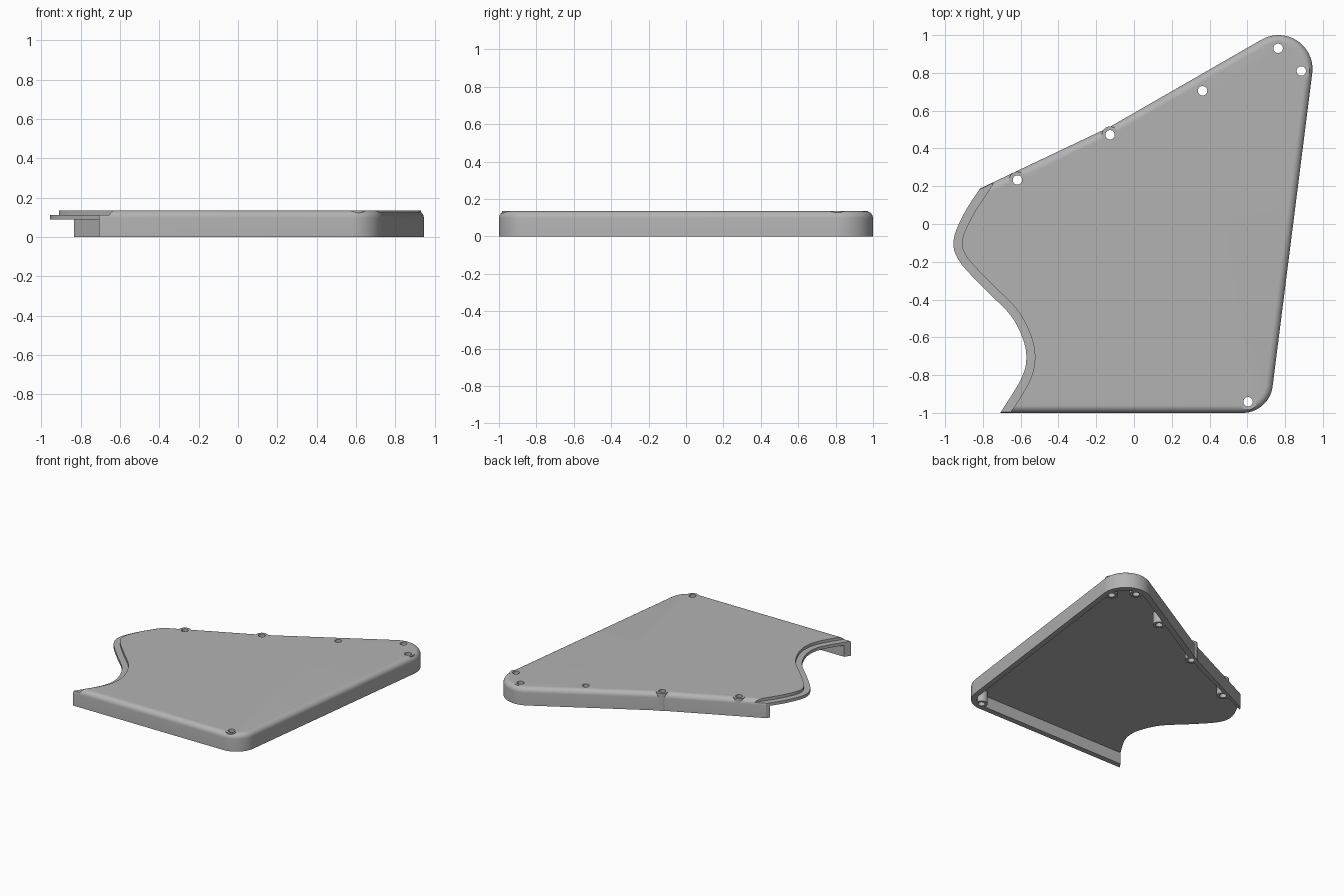
import bpy, bmesh
from math import cos, sin, radians, pi
from mathutils import Vector

if "Cube" in bpy.data.objects:
    bpy.data.objects.remove(bpy.data.objects["Cube"])

TOP, CEILING, LIP = 0.135, 0.09, 0.113
WALL, FILLET = 0.042, 0.038

grey = bpy.data.materials.new("plain grey")
grey.use_nodes = True
grey.diffuse_color = (0.45, 0.45, 0.45, 1)
grey.node_tree.nodes["Principled BSDF"].inputs["Base Color"].default_value = grey.diffuse_color


def arc(cx, cy, r, a0, a1, n):
    angles = [radians(a0 + (a1 - a0) * i / n) for i in range(n + 1)]
    return [(cx + r * cos(a), cy + r * sin(a)) for a in angles]


def outline(d):
    """Walled sides of the case, moved inward by d and run past the open left side."""
    return ([(-1.2, -1 + d)]
            + arc(0.575, -0.84, 0.16 - d, -90, -7.2, 14)
            + arc(0.765, 0.82, 0.18 - d, -7.2, 120, 20)
            + [(-0.13 + 0.46 * d, 0.513 - 0.89 * d), (-1.2, 0.005 - 1.1 * d)])


def prism(name, pts, z0, z1, fillet=0):
    bm = bmesh.new()
    face = bm.faces.new([bm.verts.new((x, y, z0)) for x, y in pts])
    up = bmesh.ops.extrude_face_region(bm, geom=[face])["geom"]
    bmesh.ops.translate(bm, vec=(0, 0, z1 - z0),
                        verts=[g for g in up if isinstance(g, bmesh.types.BMVert)])
    bmesh.ops.recalc_face_normals(bm, faces=bm.faces)
    if fillet:
        rim = [e for e in bm.edges if all(v.co.z > z1 - 1e-4 for v in e.verts)]
        bmesh.ops.bevel(bm, geom=rim, offset=fillet, segments=7, profile=0.5,
                        affect='EDGES', clamp_overlap=False)
    mesh = bpy.data.meshes.new(name)
    bm.to_mesh(mesh)
    bm.free()
    obj = bpy.data.objects.new(name, mesh)
    bpy.context.collection.objects.link(obj)
    mesh.materials.append(grey)
    return obj


def activate(obj):
    bpy.ops.object.select_all(action='DESELECT')
    obj.select_set(True)
    bpy.context.view_layer.objects.active = obj


def cut(obj, cutter):
    cutter.hide_render = True
    activate(obj)
    mod = obj.modifiers.new("cut", 'BOOLEAN')
    mod.operation, mod.solver, mod.object = 'DIFFERENCE', 'EXACT', cutter
    bpy.ops.object.modifier_apply(modifier=mod.name)
    bpy.data.objects.remove(cutter)


def spline(pts, n=6):
    """Smooth curve through the points."""
    p = [Vector(q) for q in pts]
    out = []
    for a, b, c, d in zip(p, p[1:], p[2:], p[3:]):
        for i in range(n):
            t = i / n
            out.append(0.5 * (2 * b + (c - a) * t + (2 * a - 5 * b + 4 * c - d) * t * t
                              + (3 * b - a - 3 * c + d) * t ** 3))
    return out + [p[-2]]


def shifted(curve, d):
    out = []
    for i, p in enumerate(curve):
        t = (curve[min(i + 1, len(curve) - 1)] - curve[max(i - 1, 0)]).normalized()
        out.append(p + Vector((-t.y, t.x)) * d)
    return out


# Wavy open edge, from back to front
wave = spline([(-0.64, 0.46), (-0.72, 0.33), (-0.81, 0.196), (-0.90, 0.055), (-0.955, -0.085),
               (-0.925, -0.196), (-0.79, -0.345), (-0.66, -0.475), (-0.595, -0.59),
               (-0.57, -0.70), (-0.595, -0.815), (-0.708, -1.0), (-0.79, -1.13), (-0.87, -1.26)])


def wave_cutter(name, d, z0):
    pts = [tuple(p) for p in shifted(wave, d)]
    return prism(name, pts + [(-1.5, pts[-1][1]), (-1.5, pts[0][1])], z0, 0.3)


# Shell: rounded cover, hollow below, with a stepped lip on the open side
shell = prism("cover_shell", outline(0), 0, TOP, FILLET)
cut(shell, prism("cavity_cutter", [(x - 0.1 if x < -1 else x, y) for x, y in outline(WALL)],
                 -0.1, CEILING))
cut(shell, wave_cutter("edge_cutter", 0, -0.2))
cut(shell, wave_cutter("lip_cutter", 0.045, LIP))

# Screw bosses, flush with the top face
screws = [(0.763, 0.93), (0.886, 0.81), (0.363, 0.705),
          (-0.127, 0.472), (-0.617, 0.233), (0.604, -0.941)]
for i, (x, y) in enumerate(screws, 1):
    cut(shell, prism("boss_cutter", arc(x, y, 0.0435, 0, 348.75, 31), -0.1, 0.2))
    boss = prism(f"screw_boss_{i}", arc(x, y, 0.044, 0, 348.75, 31), 0, TOP)
    cut(boss, prism("hole_cutter", arc(x, y, 0.025, 0, 345, 23), -0.1, 0.2))
    activate(boss)
    bpy.ops.object.shade_smooth_by_angle(angle=pi / 6)

activate(shell)
bpy.ops.object.shade_smooth_by_angle(angle=pi / 6)
